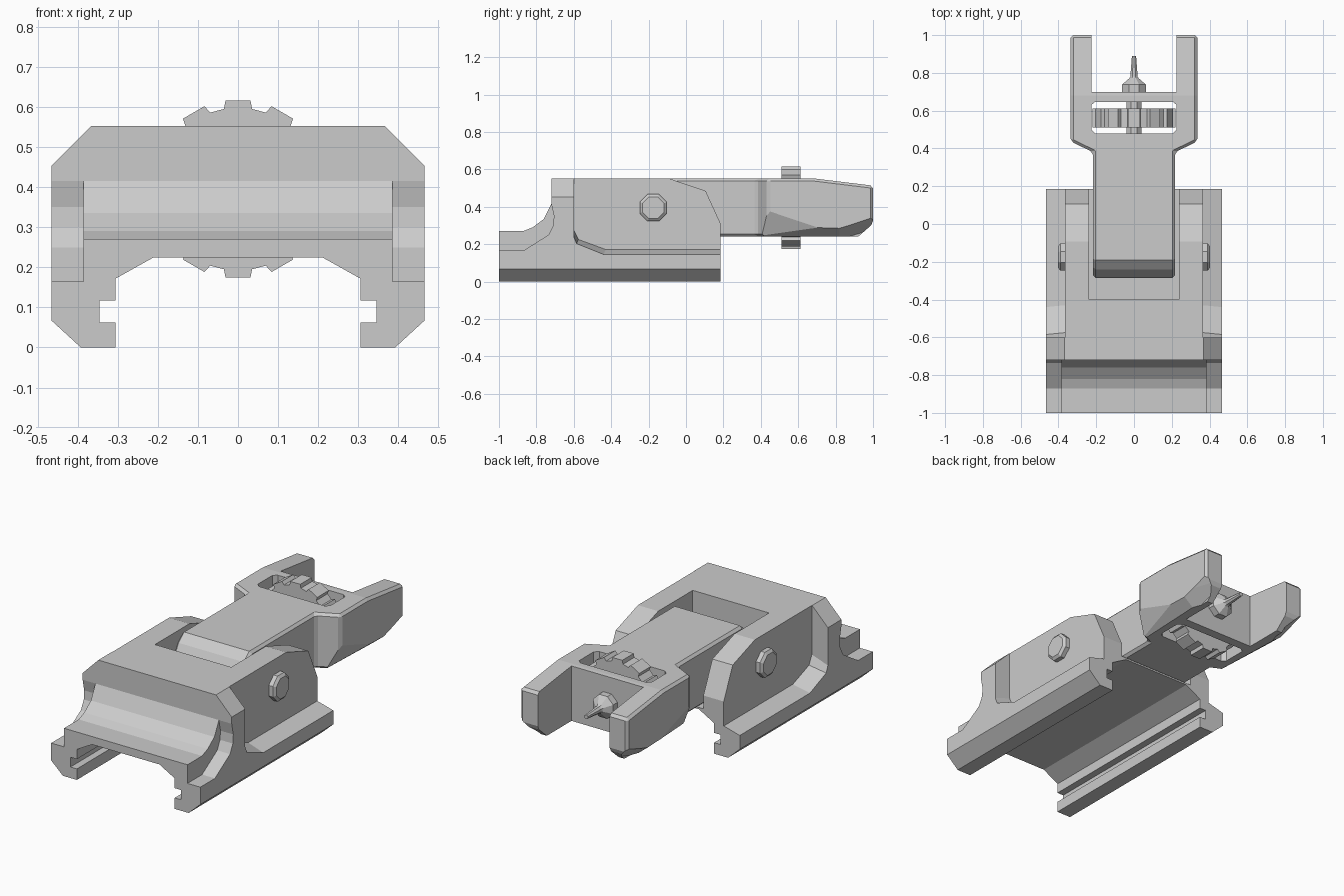
import bpy, bmesh, math

old = bpy.data.objects.get("Cube")
if old:
    bpy.data.objects.remove(old, do_unlink=True)

grey = bpy.data.materials.new("light_grey")
grey.use_nodes = True
COLOUR = (0.6, 0.6, 0.6, 1)
grey.diffuse_color = COLOUR
grey.node_tree.nodes["Principled BSDF"].inputs["Base Color"].default_value = COLOUR

AXIS = {"X": lambda t, u, v: (t, u, v),
        "Y": lambda t, u, v: (u, t, v),
        "Z": lambda t, u, v: (u, v, t)}


def loft(name, axis, sections):
    """Solid through matching outlines, given as (position, points)."""
    bm = bmesh.new()
    rings = [[bm.verts.new(AXIS[axis](t, u, v)) for u, v in pts] for t, pts in sections]
    bm.faces.new(rings[0])
    bm.faces.new(rings[-1])
    for a, b in zip(rings, rings[1:]):
        for i in range(len(a)):
            j = (i + 1) % len(a)
            bm.faces.new((a[i], a[j], b[j], b[i]))
    bmesh.ops.recalc_face_normals(bm, faces=bm.faces[:])
    mesh = bpy.data.meshes.new(name)
    bm.to_mesh(mesh)
    bm.free()
    mesh.materials.append(grey)
    obj = bpy.data.objects.new(name, mesh)
    bpy.context.collection.objects.link(obj)
    return obj


def prism(name, axis, pts, lo, hi):
    return loft(name, axis, [(lo, pts), (hi, pts)])


def box(name, x, y0, y1, z0, z1):
    return prism(name, "X", [(y0, z0), (y1, z0), (y1, z1), (y0, z1)], -x, x)


def bake(obj):
    bpy.context.view_layer.update()
    dg = bpy.context.evaluated_depsgraph_get()
    mesh = bpy.data.meshes.new_from_object(obj.evaluated_get(dg))
    obj.modifiers.clear()
    obj.data = mesh


def combine(obj, tool, operation="DIFFERENCE"):
    mod = obj.modifiers.new("cut", "BOOLEAN")
    mod.operation = operation
    mod.solver = "EXACT"
    mod.object = tool
    bake(obj)
    bpy.data.objects.remove(tool, do_unlink=True)


def ring(r, n, cu=0, cv=0):
    return [(cu + r * math.cos((i + .5) * math.tau / n),
             cv + r * math.sin((i + .5) * math.tau / n)) for i in range(n)]


def mirrored(half):
    return half + [(-x, v) for x, v in reversed(half)]


AXLE_Z = 0.395

# Rail clamp base: cross-section with grip grooves
base = prism("base", "Y", mirrored([
    (.21, .225), (.305, .172), (.305, .117), (.345, .117), (.345, .062), (.305, .062),
    (.305, 0), (.392, 0), (.465, .067), (.465, .453), (.367, .552)]), -1, .185)

# Hollow front ramp
combine(base, prism("ramp_cut", "X", [
    (-.72, .7), (-.72, .415), (-.76, .335), (-.82, .29), (-.87, .27),
    (-1.1, .27), (-1.1, .7)], -.6, .6))

# Sloped rear tops of the ears
combine(base, prism("ear_cut", "X", [
    (-.24, .602), (.105, .485), (.19, .299), (.3, .299), (.3, .7), (-.24, .7)], -.6, .6))

# Slot that holds the folded arm
combine(base, box("slot_cut", .238, -.4, .3, .235, .7))

for s in (1, -1):
    # Lower front steps at the sides
    combine(base, prism("step_cut", "X", [
        (-.72, .415), (-.706, .35), (-.71, .3), (-.735, .25), (-.87, .165),
        (-1.1, .165), (-1.1, .415)], s * .385, s * .6))
    # Side recess with a sloping ledge
    inner = [(-.6, .7), (-.6, .275), (-.575, .225), (-.43, .172), (.3, .172), (.3, .7)]
    outer = [(-.6, .7), (-.6, .24), (-.585, .203), (-.44, .145), (.3, .145), (.3, .7)]
    combine(base, loft("recess_cut", "X", [
        (s * .365, inner), (s * .466, outer), (s * .6, outer)]))

# Folding arm: plan outline, trimmed by its side outline, then chamfered
arm = prism("folding_arm", "Z", mirrored([
    (.217, -.4), (.217, .38), (.335, .437), (.335, 1.1)]), .1, .7)
combine(arm, prism("arm_outline", "X", [
    (-.285, .43), (-.24, .51), (-.19, .552), (.68, .552), (1, .513),
    (1, .31), (.92, .24), (-.19, .24), (-.24, .28), (-.285, .36)], -.6, .6), "INTERSECT")
bevel = arm.modifiers.new("chamfer", "BEVEL")
bevel.width = .014
bevel.segments = 1
bevel.limit_method = "ANGLE"
bevel.angle_limit = math.radians(46)
bake(arm)

# Gap between the prongs, and the opening for the wheel
combine(arm, box("prong_gap", .224, .70, 1.2, 0, .8))
combine(arm, prism("wheel_opening", "Z", mirrored([
    (.205, .48), (.226, .5), (.226, .63), (.205, .647)]), 0, .8))

# Tapered undersides of the prongs
for s in (1, -1):
    low = [(.36, 0), (.36, .24), (.82, .225), (1.1, .31), (1.1, 0)]
    high = [(.36, 0), (.36, .46), (.82, .305), (1.1, .40), (1.1, 0)]
    tool = loft("taper_cut", "X", [(s * .26, low), (s * .36, high)])
    bm = bmesh.new()
    bm.from_mesh(tool.data)
    bmesh.ops.triangulate(bm, faces=bm.faces[:])
    bm.to_mesh(tool.data)
    bm.free()
    combine(arm, tool)

# Notched adjustment wheel
teeth = []
for k in range(12):
    for offset, r in ((-10, .203), (-8, .223), (8, .223), (10, .203)):
        a = math.radians(90 + 30 * k + offset)
        teeth.append((r * math.cos(a), AXLE_Z + r * math.sin(a)))
prism("adjustment_wheel", "Y", teeth, .51, .612)

# Sight post with flange and thin tip
loft("sight_post", "Y", [(y, ring(r, 8, 0, AXLE_Z)) for y, r in (
    (.48, .042), (.695, .042), (.70, .068), (.738, .068), (.772, .026),
    (.78, .021), (.89, .012))])

# Hinge pin heads
for s, side in ((1, "left"), (-1, "right")):
    loft("hinge_pin_" + side, "X", [
        (s * x, ring(r, 8, -.175, AXLE_Z)) for x, r in ((.34, .078), (.39, .078), (.402, .062))])
